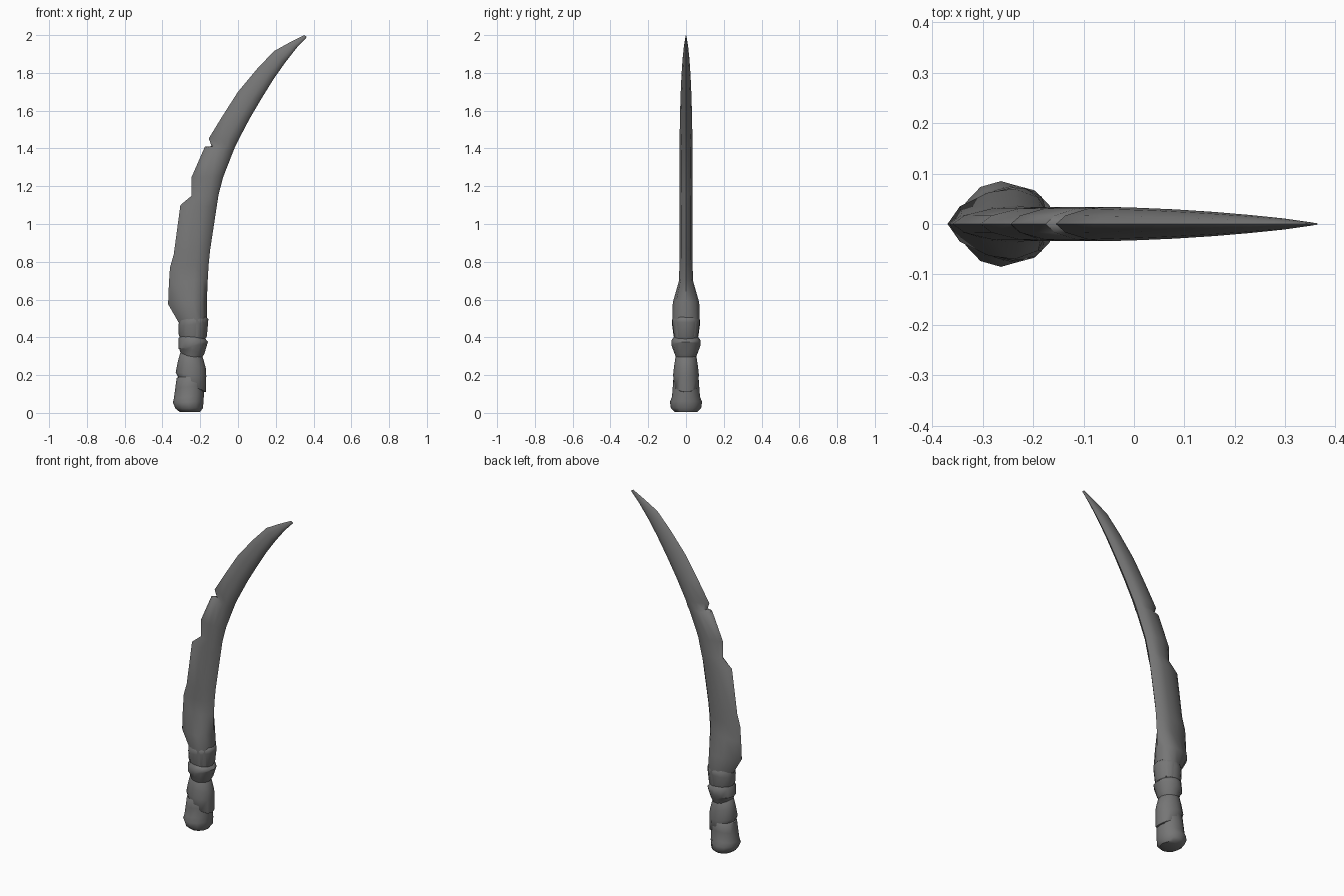
import bpy, bmesh, math

if "Cube" in bpy.data.objects:
    bpy.data.objects.remove(bpy.data.objects["Cube"], do_unlink=True)


def make_material(name, value):
    mat = bpy.data.materials.new(name)
    mat.use_nodes = True
    color = (value, value, value, 1)
    mat.diffuse_color = color
    bsdf = mat.node_tree.nodes["Principled BSDF"]
    bsdf.inputs["Base Color"].default_value = color
    bsdf.inputs["Roughness"].default_value = 0.7
    return mat


GREY = make_material("dark grey", 0.18)


def loft(name, rings, angle):
    """Skin a list of equal-length rings and cap both ends."""
    bm = bmesh.new()
    loops = [[bm.verts.new(p) for p in ring] for ring in rings]
    count = len(loops[0])
    for low, high in zip(loops, loops[1:]):
        for i in range(count):
            j = (i + 1) % count
            bm.faces.new((low[i], low[j], high[j], high[i]))
    bm.faces.new(loops[0][::-1])
    bm.faces.new(loops[-1])
    bmesh.ops.recalc_face_normals(bm, faces=bm.faces)
    mesh = bpy.data.meshes.new(name)
    bm.to_mesh(mesh)
    bm.free()
    mesh.materials.append(GREY)
    obj = bpy.data.objects.new(name, mesh)
    bpy.context.collection.objects.link(obj)
    bpy.ops.object.select_all(action='DESELECT')
    obj.select_set(True)
    bpy.context.view_layer.objects.active = obj
    bpy.ops.object.shade_smooth_by_angle(angle=math.radians(angle))
    return obj


# Blade section: thin chipped edge on one side, rounded back on the other
HALF = [(0.12, 0.5), (0.4, 0.9), (0.65, 1), (0.88, 0.75)]
SECTION = [(0, 0)] + HALF + [(1, 0)] + [(t, -w) for t, w in reversed(HALF)]


def blade_ring(left_x, left_z, right_x, right_z, thick):
    return [(left_x + (right_x - left_x) * t, thick * w,
             left_z + (right_z - left_z) * t) for t, w in SECTION]


# Chipped edge x, z; rounded back x, z; half thickness
blade = [
    (-.31, .40, -.17, .40, .062),
    (-.312, .475, -.165, .48, .072),
    (-.37, .575, -.165, .59, .07),
    (-.366, .68, -.16, .71, .037),
    (-.36, .77, -.155, .79, .035),
    (-.34, .84, -.148, .86, .034),
    (-.305, 1.10, -.113, 1.09, .034),
    (-.245, 1.15, -.103, 1.155, .034),
    (-.245, 1.25, -.078, 1.25, .034),
    (-.175, 1.41, -.025, 1.385, .034),
    (-.14, 1.412, -.015, 1.41, .034),
    (-.155, 1.453, .005, 1.45, .034),
    (-.08, 1.575, .063, 1.56, .032),
    (0, 1.70, .125, 1.665, .029),
    (.10, 1.82, .19, 1.77, .024),
    (.19, 1.915, .25, 1.855, .018),
    (.275, 1.962, .31, 1.932, .011),
    (.35, 2.0, .365, 1.99, .002),
]
loft("blade", [blade_ring(*row) for row in blade], 50)


def grip_ring(left, right, depth, z, tilt):
    """Oval ring; tilt raises the +x side."""
    mid, half = (left + right) / 2, (right - left) / 2
    ring = []
    for i in range(12):
        a = math.tau * i / 12
        ring.append((mid + half * math.cos(a), depth * math.sin(a),
                     z + tilt * math.cos(a)))
    return ring


# Grip wraps, each row: left x, right x, half depth, z, tilt
grip_parts = {
    "pommel": [
        (-.31, -.20, .06, .006, 0), (-.33, -.185, .08, .024, .002),
        (-.345, -.183, .085, .058, .004), (-.34, -.18, .074, .085, .01),
        (-.332, -.18, .07, .14, .01), (-.325, -.178, .066, .195, .01),
        (-.30, -.19, .05, .21, .01)],
    "lower_grip_wrap": [
        (-.30, -.19, .05, .13, -.02), (-.322, -.17, .066, .155, -.045),
        (-.33, -.168, .068, .205, -.01), (-.318, -.17, .062, .255, -.02),
        (-.305, -.185, .054, .305, -.015), (-.29, -.2, .045, .32, -.01)],
    "middle_grip_wrap": [
        (-.295, -.195, .05, .285, 0), (-.312, -.178, .066, .328, -.015),
        (-.316, -.16, .076, .355, .018), (-.314, -.158, .077, .385, -.01),
        (-.30, -.175, .062, .405, -.01)],
    "upper_grip_wrap": [
        (-.30, -.18, .06, .38, 0), (-.314, -.165, .066, .41, -.005),
        (-.315, -.158, .074, .47, .01), (-.312, -.157, .074, .492, .005),
        (-.30, -.17, .062, .51, 0)],
}
for name, rows in grip_parts.items():
    loft(name, [grip_ring(*row) for row in rows], 50)
